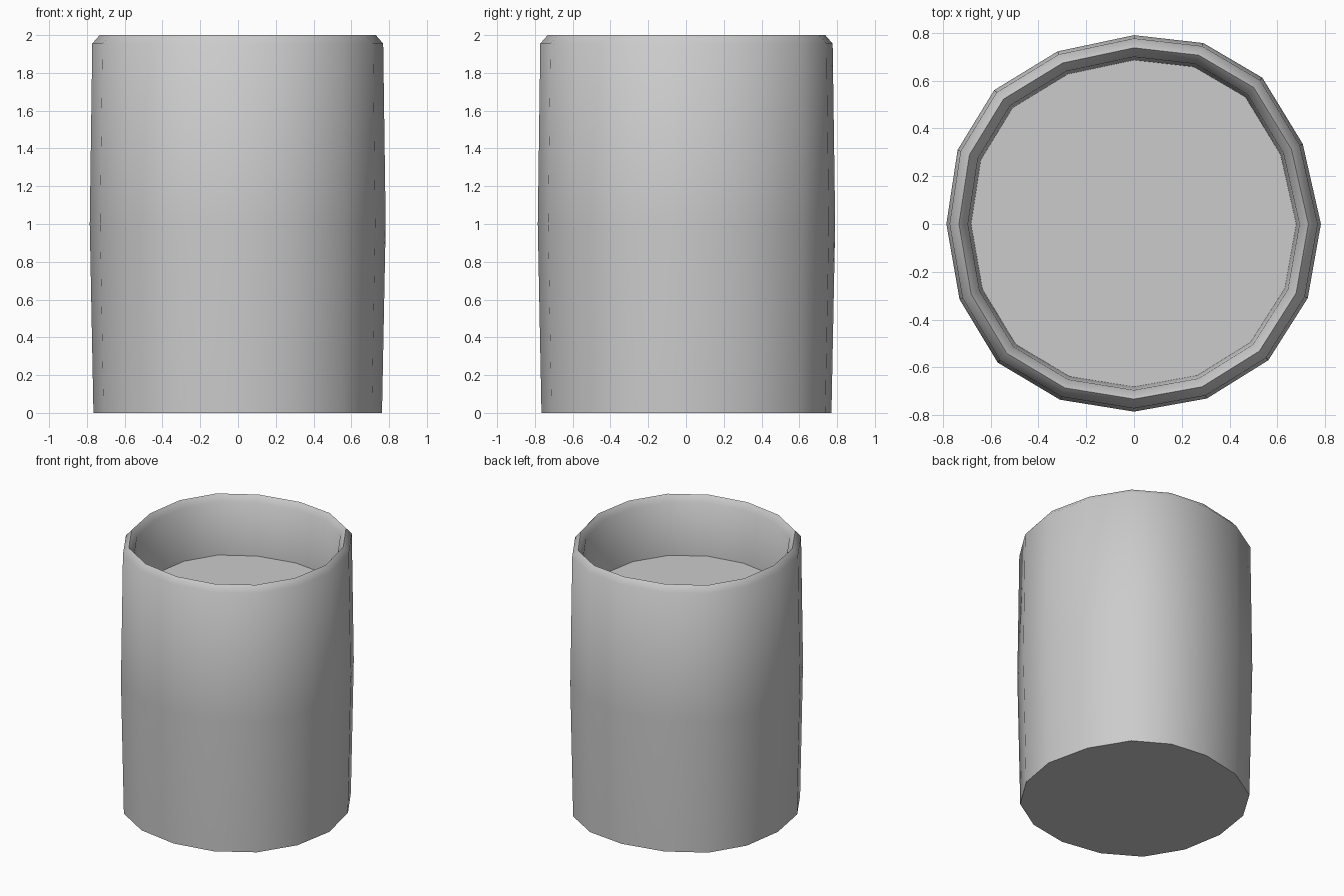
import bpy, bmesh

if "Cube" in bpy.data.objects:
    bpy.data.objects.remove(bpy.data.objects["Cube"])

# Slightly uneven, hand-made 16-sided outline at mid height
OUTLINE = [(0.782, 0), (0.706, 0.335), (0.537, 0.612), (0.29, 0.757),
           (0, 0.79), (-0.32, 0.722), (-0.585, 0.56), (-0.738, 0.31),
           (-0.785, 0), (-0.73, -0.315), (-0.57, -0.58), (-0.31, -0.735),
           (0, -0.785), (0.305, -0.73), (0.562, -0.57), (0.727, -0.31)]


def lofted(name, rings, cap_start=False, cap_end=False):
    """Skin scaled copies of the outline; rings are (scale, z)."""
    bm = bmesh.new()
    loops = [[bm.verts.new((x * s, y * s, z)) for x, y in OUTLINE] for s, z in rings]
    n = len(OUTLINE)
    for a, b in zip(loops, loops[1:]):
        for i in range(n):
            j = (i + 1) % n
            bm.faces.new((a[i], a[j], b[j], b[i]))
    if cap_start:
        bm.faces.new(loops[0][::-1])
    if cap_end:
        bm.faces.new(loops[-1])
    mesh = bpy.data.meshes.new(name)
    bm.to_mesh(mesh)
    bm.free()
    obj = bpy.data.objects.new(name, mesh)
    bpy.context.collection.objects.link(obj)
    bpy.ops.object.select_all(action='DESELECT')
    obj.select_set(True)
    bpy.context.view_layer.objects.active = obj
    bpy.ops.object.shade_smooth_by_angle(angle=1.0)
    return obj


# Cup: base, bulging wall, rounded rim, inner wall and recessed floor
lofted("cup", [(0.975, 0), (1.0, 1.0), (0.983, 1.955), (0.933, 2.0),
               (0.885, 1.955), (0.868, 1.56)], cap_start=True, cap_end=True)
